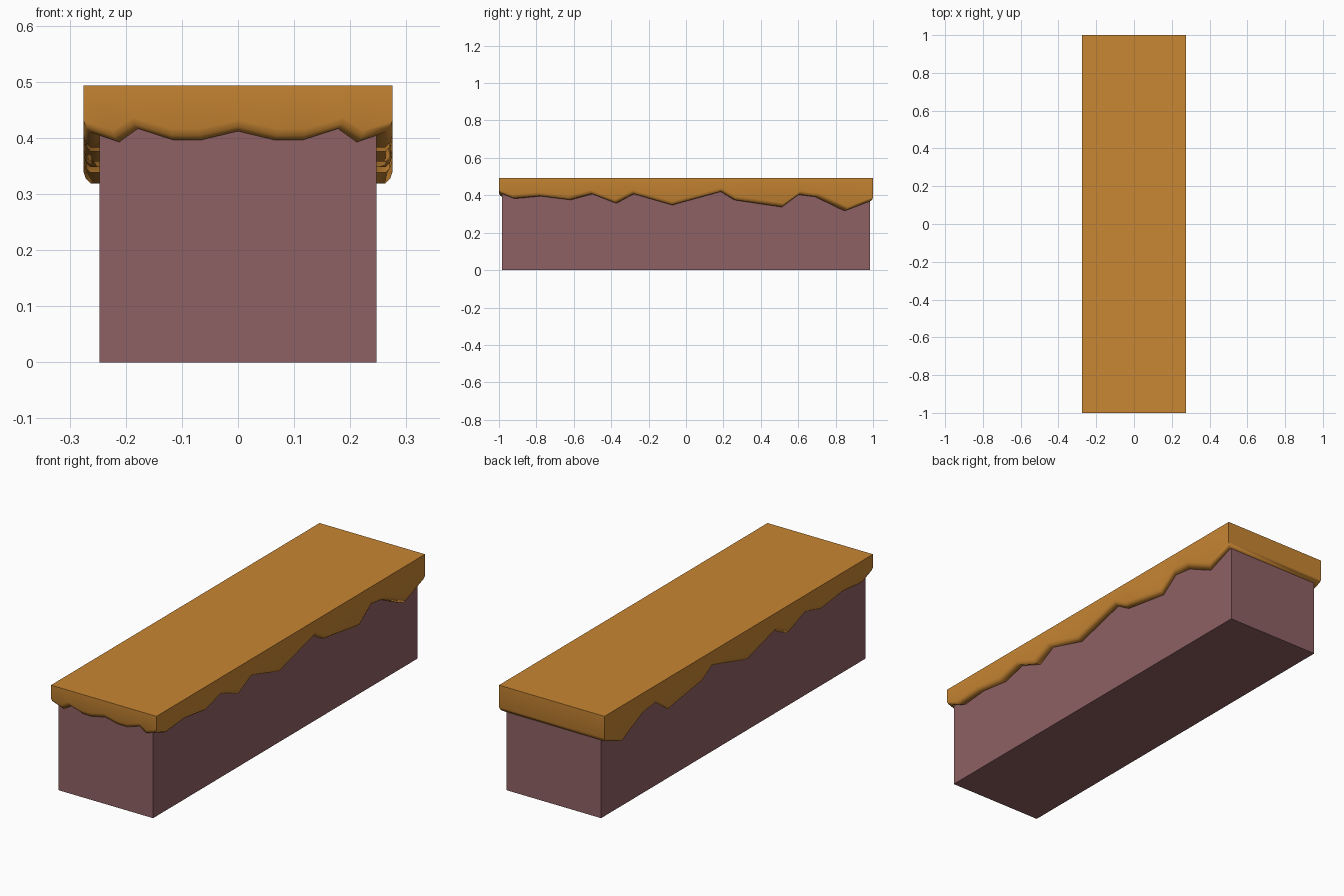
import bpy, bmesh

if "Cube" in bpy.data.objects:
    bpy.data.objects.remove(bpy.data.objects["Cube"])


def material(name, rgb):
    m = bpy.data.materials.new(name)
    m.diffuse_color = (*rgb, 1)
    m.use_nodes = True
    m.node_tree.nodes["Principled BSDF"].inputs["Base Color"].default_value = m.diffuse_color
    return m


soil_mat = material("mauve soil", (0.275, 0.120, 0.127))
turf_mat = material("orange turf", (0.578, 0.238, 0.033))


def add_object(name, bm, mat):
    bmesh.ops.recalc_face_normals(bm, faces=bm.faces)
    me = bpy.data.meshes.new(name)
    bm.to_mesh(me)
    bm.free()
    me.materials.append(mat)
    ob = bpy.data.objects.new(name, me)
    bpy.context.collection.objects.link(ob)
    return ob


# Soil block
bm = bmesh.new()
bmesh.ops.create_cube(bm, size=1)
for v in bm.verts:
    v.co = (v.co.x * 0.494, v.co.y * 1.97, (v.co.z + 0.5) * 0.45)
add_object("soil_block", bm, soil_mat)

# Turf cap: lower edge heights along half the front and along the right side
W, L, TOP = 0.275, 1.0, 0.493
front = [(0, 0.412), (0.07, 0.396), (0.12, 0.396), (0.188, 0.417), (0.223, 0.393)]
side = [(-1, 0.41), (-0.93, 0.383), (-0.79, 0.396), (-0.63, 0.376), (-0.51, 0.408),
        (-0.38, 0.358), (-0.285, 0.408), (-0.075, 0.348), (0.19, 0.42), (0.265, 0.375),
        (0.52, 0.338), (0.61, 0.404), (0.71, 0.392), (0.865, 0.319), (1, 0.37)]
half = [(x, -L, z) for x, z in front] + [(W, y, z) for y, z in side]
loop = half + [(-x, y, z) for x, y, z in reversed(half[1:])]

# Rings down the wall, round the lip and in under it: (inset, rise above edge)
bm = bmesh.new()
rings = [[bm.verts.new((x, y, TOP)) for x, y, z in loop]]
for inset, rise in [(0, 0.02), (0.004, 0.008), (0.012, 0.0), (0.033, 0.0)]:
    rings.append([bm.verts.new((x * (1 - inset / W), y * (1 - inset / L), z + rise))
                  for x, y, z in loop])
n = len(loop)
for a, b in zip(rings, rings[1:]):
    for i in range(n):
        j = (i + 1) % n
        bm.faces.new((a[i], a[j], b[j], b[i]))
bm.faces.new(rings[0])
cap = add_object("turf_cap", bm, turf_mat)

# Smooth lip, crisp top and corners
bpy.context.view_layer.objects.active = cap
cap.select_set(True)
bpy.ops.object.shade_smooth_by_angle(angle=0.9)
